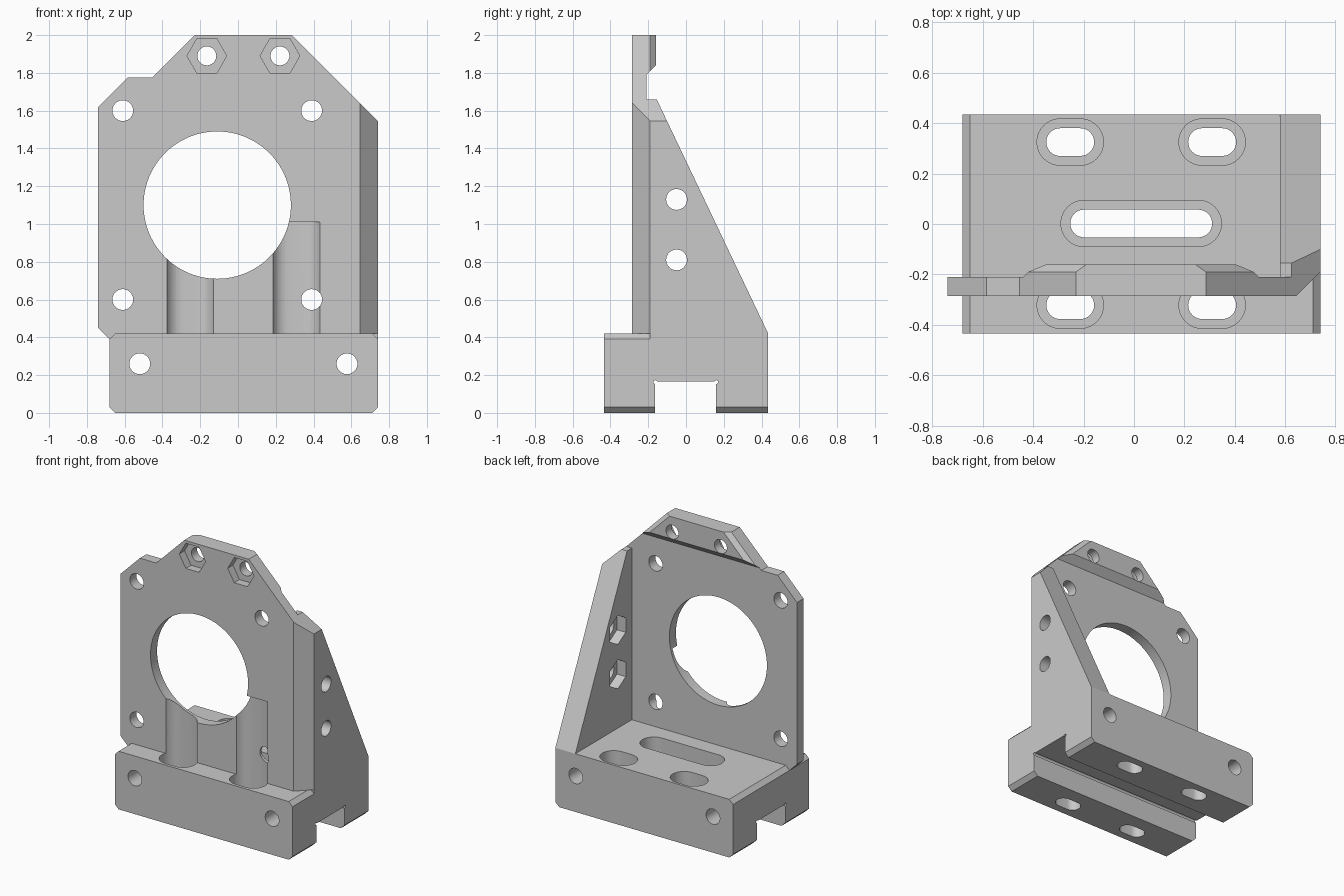
import bpy
import bmesh
from math import cos, sin, pi, radians

if "Cube" in bpy.data.objects:
    bpy.data.objects.remove(bpy.data.objects["Cube"], do_unlink=True)

grey = bpy.data.materials.new("light_grey_plastic")
grey.use_nodes = True
grey.diffuse_color = (0.59, 0.59, 0.59, 1)
grey.node_tree.nodes["Principled BSDF"].inputs["Base Color"].default_value = grey.diffuse_color

PLACE = {
    "x": lambda a, b, d: (d, a, b),
    "y": lambda a, b, d: (a, d, b),
    "z": lambda a, b, d: (a, b, d),
}


def loft(name, axis, sections):
    """Solid through matching outlines; sections = [(depth, outline), ...]."""
    bm = bmesh.new()
    rings = [[bm.verts.new(PLACE[axis](a, b, d)) for a, b in pts] for d, pts in sections]
    bm.faces.new(rings[0])
    bm.faces.new(rings[-1])
    n = len(rings[0])
    for low, high in zip(rings, rings[1:]):
        for i in range(n):
            j = (i + 1) % n
            bm.faces.new((low[i], low[j], high[j], high[i]))
    bmesh.ops.recalc_face_normals(bm, faces=bm.faces)
    mesh = bpy.data.meshes.new(name)
    bm.to_mesh(mesh)
    bm.free()
    mesh.materials.append(grey)
    obj = bpy.data.objects.new(name, mesh)
    bpy.context.collection.objects.link(obj)
    return obj


def prism(name, axis, pts, lo, hi):
    return loft(name, axis, [(lo, pts), (hi, pts)])


def ngon(cx, cy, r, n=40, turn=0.0):
    return [(cx + r * cos(turn + 2 * pi * i / n), cy + r * sin(turn + 2 * pi * i / n))
            for i in range(n)]


def slot(x0, x1, cy, r, n=16):
    """Rounded slot outline running along x between x0 and x1."""
    right = [(x1 - r + r * cos(a), cy + r * sin(a)) for a in (-pi / 2 + pi * i / n for i in range(n + 1))]
    left = [(x0 + r - r * cos(a), cy - r * sin(a)) for a in (-pi / 2 + pi * i / n for i in range(n + 1))]
    return right + left


# Base block with chamfered ends
L, R, T, C = -0.68, 0.74, 0.42, 0.03
base = prism("motor_bracket", "y", [
    (L + C, 0), (R - C, 0), (R, C), (R, T - C), (R - C, T),
    (L + C, T), (L, T - C), (L, C)], -0.435, 0.435)

# Upright plate
plate = prism("plate", "y", [
    (-0.68, 0.39), (-0.6, 0.3), (0.68, 0.3), (0.68, 1.605), (0.285, 2), (-0.23, 2),
    (-0.455, 1.775), (-0.585, 1.775), (-0.74, 1.62), (-0.74, 0.45)], -0.285, -0.21)

# Side gusset
gusset = prism("gusset", "x", [
    (-0.19, 0.3), (0.435, 0.3), (0.435, T), (-0.155, 1.66),
    (-0.285, 1.66), (-0.285, T), (-0.19, T)], 0.58, R)


# Thicker pad behind the top of the plate, with bevelled edges
def pad_outline(z, inset):
    drop = 2 - z
    return [(-0.23 - drop + inset, z), (-0.23 + inset, 2),
            (0.285 - inset, 2), (0.285 + drop - inset, z)]


pad = loft("pad", "y", [
    (-0.25, pad_outline(1.79, 0)), (-0.21, pad_outline(1.79, 0)),
    (-0.19, pad_outline(1.81, 0)), (-0.16, pad_outline(1.84, 0.042))])

cuts = []


def cut(axis, pts, lo, hi):
    cuts.append(prism("cutter", axis, pts, lo, hi))


# Sloped shoulder and bevelled front corner
cut("y", [(0.5, 1.785), (1, 1.285), (1, 1.785)], -0.5, 0.5)
cut("z", [(0.635, -0.295), (0.8, -0.13), (0.8, -0.295)], T, 1.9)

# Rail channel under the base, with relieved corners
cut("x", [(-0.163, -0.1), (0.16, -0.1), (0.16, 0.165), (-0.163, 0.165)], -1, 1)
for y in (-0.163, 0.16):
    cut("x", ngon(y, 0.163, 0.01, 12), -1, 1)

# Motor opening and its screw holes
cut("y", ngon(-0.11, 1.1, 0.39, 96), -0.5, -0.1)
for x in (-0.61, 0.39):
    for z in (0.6, 1.6):
        cut("y", ngon(x, z, 0.055), -0.5, -0.1)

# Top screw holes with nut pockets in front
for x in (-0.165, 0.222):
    cut("y", ngon(x, 1.89, 0.05), -0.5, 0)
    cut("y", ngon(x, 1.89, 0.105, 6), -0.5, -0.225)

# Long holes through the base from front to back
for x in (-0.52, 0.577):
    cut("y", ngon(x, 0.26, 0.055), -0.6, 0.6)

# Gusset holes with nut pockets inside
for z in (0.81, 1.13):
    cut("x", ngon(-0.05, z, 0.055), 0.5, 1)
    cut("x", ngon(-0.05, z, 0.105, 6, pi / 6), 0.45, 0.65)

# Stepped mounting slots; the front pair runs up into the plate
for x in (-0.253, 0.31):
    for y, top in ((0.325, 0.6), (-0.322, 1.01)):
        cut("z", slot(x - 0.095, x + 0.095, y, 0.055), -0.1, 0.3)
        cut("z", slot(x - 0.132, x + 0.132, y, 0.092), 0.2, top)
cut("z", slot(-0.253, 0.31, 0.002, 0.055), 0.1, 0.4)
cut("z", slot(-0.29, 0.347, 0.002, 0.092), 0.29, 0.6)

# Combine into one solid
bpy.context.view_layer.update()
helpers = [(o, "UNION") for o in (plate, gusset, pad)] + [(o, "DIFFERENCE") for o in cuts]
for obj, operation in helpers:
    obj.hide_render = True
    mod = base.modifiers.new(operation.lower(), "BOOLEAN")
    mod.operation = operation
    mod.solver = "EXACT"
    mod.object = obj
solid = bpy.data.meshes.new_from_object(base.evaluated_get(bpy.context.evaluated_depsgraph_get()))
base.modifiers.clear()
base.data = solid
for obj, _ in helpers:
    bpy.data.objects.remove(obj, do_unlink=True)

solid.materials.clear()
solid.materials.append(grey)
for face in solid.polygons:
    face.material_index = 0

# Smooth round walls, keep hard edges
bpy.ops.object.select_all(action="DESELECT")
base.select_set(True)
bpy.context.view_layer.objects.active = base
bpy.ops.object.shade_smooth_by_angle(angle=radians(25))
